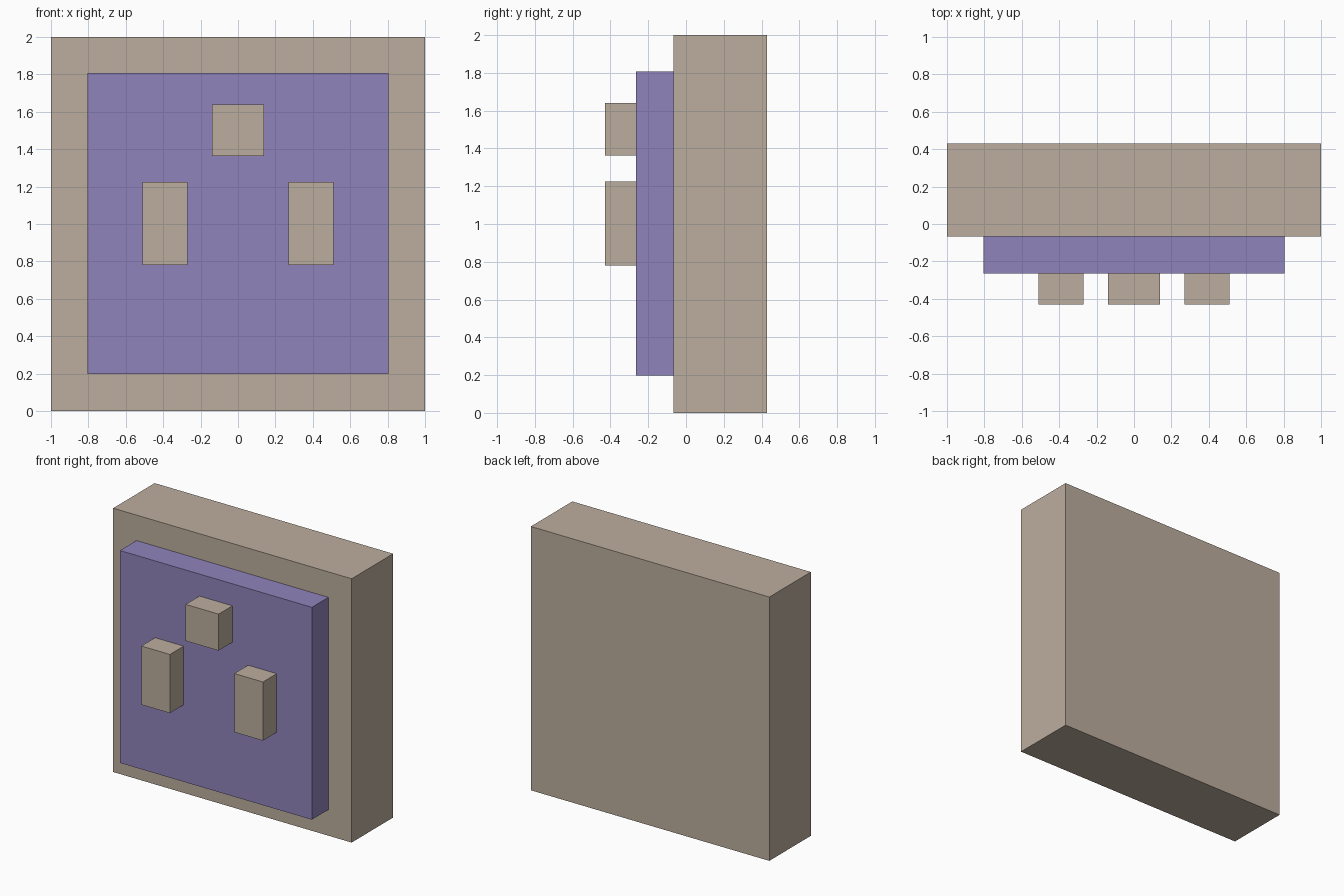
import bpy
from mathutils import Vector

if "Cube" in bpy.data.objects:
    bpy.data.objects.remove(bpy.data.objects["Cube"])


def material(name, rgb):
    mat = bpy.data.materials.new(name)
    mat.diffuse_color = (*rgb, 1.0)
    mat.use_nodes = True
    mat.node_tree.nodes["Principled BSDF"].inputs["Base Color"].default_value = mat.diffuse_color
    return mat


def box(name, low, high, mat):
    """Box spanning two opposite corners, with its scale applied to the mesh."""
    low, high = Vector(low), Vector(high)
    bpy.ops.mesh.primitive_cube_add(size=1, location=(low + high) / 2)
    obj = bpy.context.object
    obj.name = name
    obj.scale = high - low
    bpy.ops.object.transform_apply(location=False, rotation=False, scale=True)
    obj.data.materials.append(mat)
    return obj


tan = material("tan", (0.50, 0.42, 0.34))
purple = material("purple", (0.28, 0.23, 0.50))

# Depth planes, from the front of the blocks to the back of the slab
BLOCK_Y, PANEL_Y, SLAB_Y, BACK_Y = -0.43, -0.265, -0.067, 0.43

# Thick backing slab and the raised panel on its front
box("back_slab", (-1, SLAB_Y, 0), (1, BACK_Y, 2), tan)
box("front_panel", (-0.805, PANEL_Y, 0.197), (0.805, SLAB_Y, 1.807), purple)

# Upper block in the middle
box("top_block", (-0.138, BLOCK_Y, 1.363), (0.138, PANEL_Y, 1.64), tan)

# Pair of tall side blocks
for side, x in (("left", -0.39), ("right", 0.39)):
    box(side + "_block", (x - 0.12, BLOCK_Y, 0.78), (x + 0.12, PANEL_Y, 1.225), tan)
